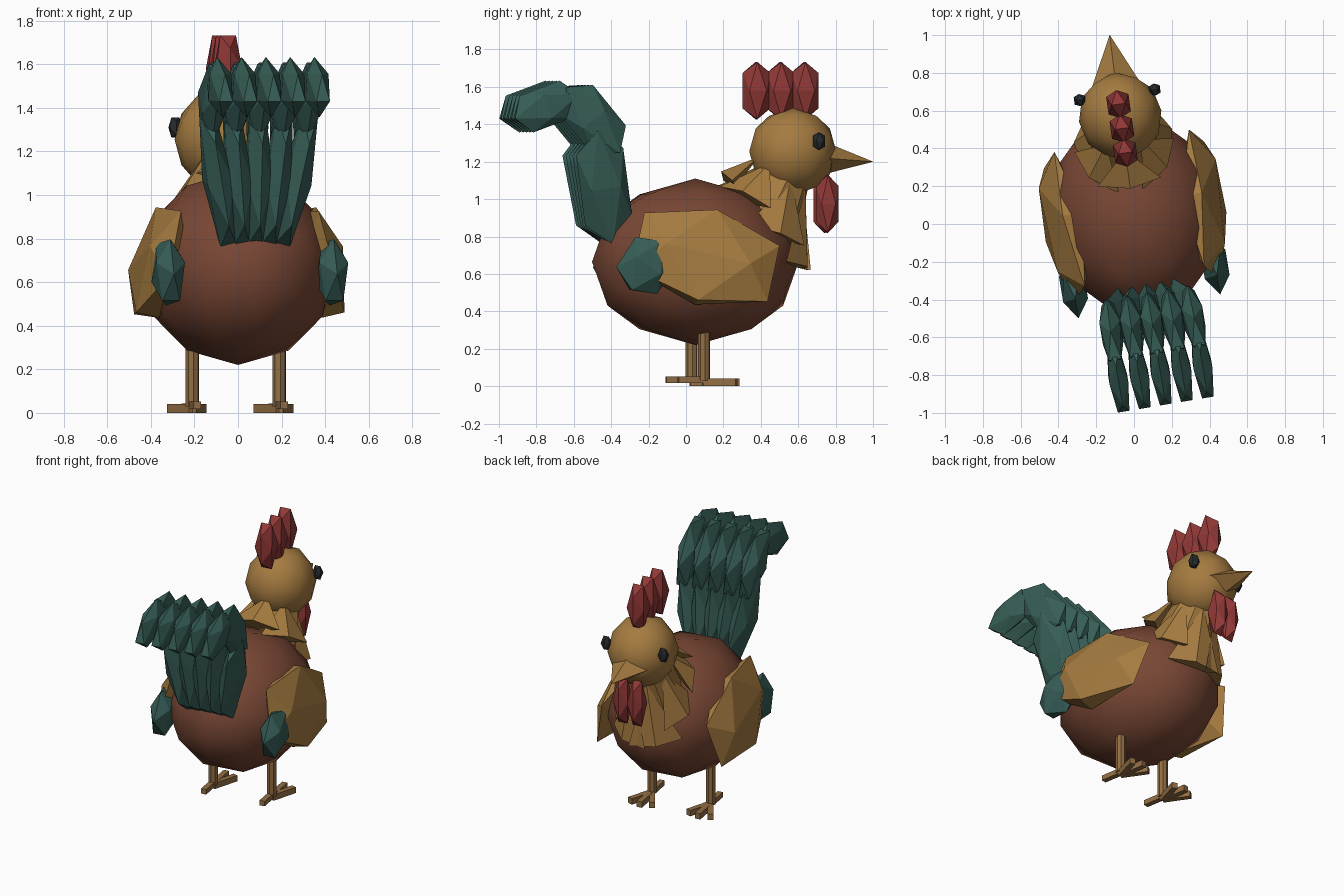
import bpy, bmesh
from math import sin, cos, pi, radians, sqrt
from mathutils import Matrix, Vector

if "Cube" in bpy.data.objects:
    bpy.data.objects.remove(bpy.data.objects["Cube"])


def turned(deg):
    """The whole bird is turned slightly about the vertical through its body."""
    return (Matrix.Translation((0, 0.05, 0)) @ Matrix.Rotation(radians(deg), 4, 'Z')
            @ Matrix.Translation((0, -0.05, 0)))


TURN = turned(8)


def material(name, rgb):
    m = bpy.data.materials.new(name)
    m.diffuse_color = (*rgb, 1)
    m.use_nodes = True
    m.node_tree.nodes["Principled BSDF"].inputs["Base Color"].default_value = m.diffuse_color
    return m


BROWN = material("brown", (0.19, 0.063, 0.035))
GOLD = material("gold", (0.38, 0.20, 0.052))
TEAL = material("teal", (0.038, 0.11, 0.094))
RED = material("red", (0.28, 0.04, 0.037))
DARK = material("dark", (0.02, 0.024, 0.027))
LEG = material("leg", (0.29, 0.155, 0.058))


def finish(bm, name, mat, matrix, smooth=False):
    bm.transform(TURN @ matrix)
    bmesh.ops.recalc_face_normals(bm, faces=bm.faces)
    for f in bm.faces:
        f.smooth = smooth
    me = bpy.data.meshes.new(name)
    bm.to_mesh(me)
    bm.free()
    me.materials.append(mat)
    ob = bpy.data.objects.new(name, me)
    bpy.context.collection.objects.link(ob)
    return ob


def place(loc, scale, rot=Matrix.Identity(4)):
    return Matrix.Translation(loc) @ rot @ Matrix.Diagonal((*scale, 1))


def along(a, b):
    """Rotation whose z runs from a to b, keeping x as sideways as possible."""
    z = (Vector(b) - Vector(a)).normalized()
    x = (Vector((1, 0, 0)) - z * z.x).normalized()
    return Matrix((x, z.cross(x), z)).transposed().to_4x4()


def ball(name, mat, matrix, detail=0):
    """Unit icosahedron with an edge on top, optionally split into 80 faces."""
    p = (1 + sqrt(5)) / 2
    bm = bmesh.new()
    for s in (-1, 1):
        for t in (-p, p):
            for co in ((s, 0, t), (0, t, s), (t, s, 0)):
                bm.verts.new(Vector(co).normalized())
    bmesh.ops.convex_hull(bm, input=bm.verts[:])
    if detail:
        bmesh.ops.subdivide_edges(bm, edges=bm.edges[:], cuts=1, use_grid_fill=True)
        for v in bm.verts:
            v.co.normalize()
    return finish(bm, name, mat, matrix, smooth=detail > 0)


def cone(name, mat, matrix, sides, r_base, r_top):
    """Cone of unit height from z=-0.5 to z=0.5."""
    bm = bmesh.new()
    bmesh.ops.create_cone(bm, cap_ends=True, segments=sides, radius1=r_base,
                          radius2=r_top, depth=1)
    return finish(bm, name, mat, matrix)


def box(name, mat, matrix):
    bm = bmesh.new()
    bmesh.ops.create_cube(bm, size=1)
    return finish(bm, name, mat, matrix)


# Head
ball("head", GOLD, place((0, 0.576, 1.255), (0.22, 0.235, 0.235)), 1)

# Beak
base, tip = Vector((0, 0.72, 1.22)), Vector((0.005, 1.01, 1.20))
cone("beak", GOLD, place((base + tip) / 2, (0.14, 0.095, (tip - base).length),
                         along(base, tip)), 4, 1, 0)

# Comb
for i in range(3):
    ball(f"comb_{i + 1}", RED, place((0, 0.38 + 0.13 * i, 1.58), (0.07, 0.088, 0.18)))

# Neck core and the ring of broad pointed hackle feathers
lo, hi = Vector((0, 0.41, 0.88)), Vector((0, 0.55, 1.15))
cone("neck", GOLD, place((lo + hi) / 2, (1, 1, (hi - lo).length), along(lo, hi)), 8, 0.21, 0.13)
for i in range(7):
    a = 2 * pi * i / 7 - pi / 2
    top = Vector((0.12 * cos(a), 0.52 + 0.13 * sin(a), 1.14 - 0.085 * sin(a)))
    low = Vector((0.21 * cos(a), 0.415 + 0.19 * sin(a), 0.86 - 0.24 * sin(a)))
    z = (top - low).normalized()
    out = Vector((cos(a), sin(a) * 0.7, -sin(a) * 0.7))
    x = out.cross(z).normalized()
    rot = Matrix((x, z.cross(x), z)).transposed().to_4x4()
    cone(f"hackle_feather_{i + 1}", GOLD,
         place((top + low) / 2, (0.17, 0.06, (top - low).length), rot), 4, 1, 0)

# Eyes and wattles
for side, s in (("right", 1), ("left", -1)):
    ball(f"{side}_eye", DARK, place((s * 0.2, 0.69, 1.31), (0.035, 0.038, 0.055)))
    ball(f"{side}_wattle", RED, place((s * 0.05, 0.755, 0.975), (0.06, 0.072, 0.182)))

# Body
TURN = turned(9.5)
ball("body", BROWN, place((0, 0.05, 0.665), (0.45, 0.56, 0.445)), 1)

for side, s in (("right", 1), ("left", -1)):
    # Wing with a dark tip
    roll = Matrix.Rotation(radians(-13 * s), 4, 'Y')
    ball(f"{side}_wing", GOLD, place((s * 0.375, 0.045, 0.69), (0.105, 0.44, 0.30),
         roll @ Matrix.Rotation(radians(-14), 4, 'X')))
    ball(f"{side}_wing_tip", TEAL, place((s * 0.38, -0.28, 0.645), (0.078, 0.155, 0.182),
         Matrix.Rotation(radians(-33), 4, 'X')))

    # Leg and toes
    foot = Vector((s * 0.202 - 0.008, 0.065, 0))
    cone(f"{side}_leg", LEG, place(foot + Vector((0, 0, 0.165)), (1, 1, 0.27)), 8, 0.032, 0.032)
    for toe, ang, length, h in (("inner", 25 * s, 0.18, 0.02), ("middle", 0, 0.19, 0.022),
                                ("outer", -25 * s, 0.18, 0.02), ("back", 180, 0.14, 0.035)):
        r = Matrix.Rotation(radians(ang), 4, 'Z')
        box(f"{side}_{toe}_toe", LEG, place(foot + r @ Vector((0, length / 2, h)),
            (0.036, length, 0.034 if toe == "back" else 0.04), r))

# Tail: five arched plumes, each of three faceted segments
SEGMENTS = (  # start (spread, y, z), end (spread, y, z), half width, half thickness
    ((0.062, -0.425, 0.765), (0.12, -0.525, 1.37), 0.06, 0.13),
    ((0.108, -0.40, 1.25), (0.113, -0.69, 1.60), 0.055, 0.12),
    ((0.113, -0.62, 1.56), (0.113, -0.97, 1.43), 0.05, 0.105),
)
for lane in range(-2, 3):
    for k, (a, b, w, t) in enumerate(SEGMENTS):
        a = Vector((a[0] * lane, a[1], a[2]))
        b = Vector((b[0] * lane, b[1], b[2]))
        f = 1 / 0.851
        ball(f"tail_plume_{lane + 3}_{k + 1}", TEAL,
             place((a + b) / 2, (w * f, t * f, (b - a).length / 2 * f), along(a, b)))
